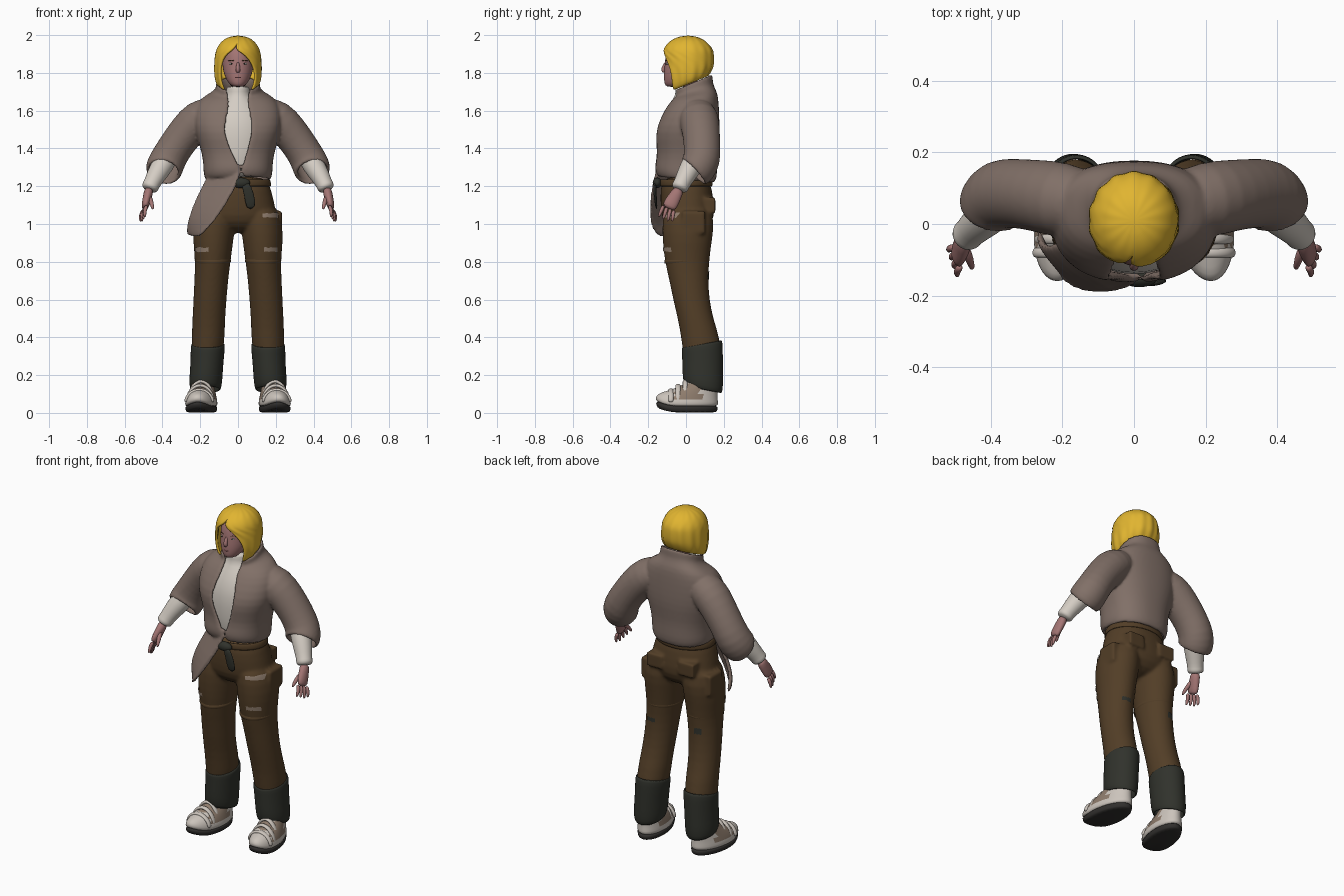
import bpy, bmesh, math, random
from mathutils import Vector

random.seed(4)
if "Cube" in bpy.data.objects:
    bpy.data.objects.remove(bpy.data.objects["Cube"])


def material(name, *rgb):
    mat = bpy.data.materials.new(name)
    mat.use_nodes = True
    mat.diffuse_color = (*rgb, 1)
    bsdf = next(n for n in mat.node_tree.nodes if n.type == "BSDF_PRINCIPLED")
    bsdf.inputs["Base Color"].default_value = (*rgb, 1)
    bsdf.inputs["Roughness"].default_value = 0.8
    return mat


TAUPE = material("taupe fleece", 0.22, 0.162, 0.137)
KNIT = material("cream knit", 0.66, 0.61, 0.55)
SKIN = material("skin", 0.37, 0.18, 0.175)
YELLOW = material("yellow hair", 0.75, 0.46, 0.03)
BROWN = material("brown trousers", 0.085, 0.048, 0.02)
DARK = material("dark canvas", 0.03, 0.032, 0.025)
TAN = material("tan patch", 0.27, 0.2, 0.15)
OFFWHITE = material("off white leather", 0.6, 0.55, 0.5)
RUBBER = material("sole rubber", 0.03, 0.028, 0.026)
LIP = material("lip", 0.25, 0.09, 0.09)


def finish(name, bm, mats, thick=0, mirror=False, levels=1):
    mesh = bpy.data.meshes.new(name)
    bm.to_mesh(mesh)
    bm.free()
    for mat in mats if isinstance(mats, list) else [mats]:
        mesh.materials.append(mat)
    obj = bpy.data.objects.new(name, mesh)
    bpy.context.collection.objects.link(obj)
    if mirror:
        obj.modifiers.new("Mirror", "MIRROR").use_mirror_merge = False
    if thick:
        mod = obj.modifiers.new("Solidify", "SOLIDIFY")
        mod.thickness, mod.offset = thick, -1
    if levels:
        mod = obj.modifiers.new("Subdivision", "SUBSURF")
        mod.levels = mod.render_levels = levels
    return obj


def skin(name, rows, mats, caps=False, paint=None, **options):
    """Join rows of points, listed from top to bottom, into one smooth surface."""
    bm = bmesh.new()
    grid = [[bm.verts.new(p) for p in row] for row in rows]
    for top, low in zip(grid, grid[1:]):
        for j in range(len(top) - 1):
            bm.faces.new((top[j], low[j], low[j + 1], top[j + 1]))
    if caps:
        bm.faces.new(grid[0][:-1])
        bm.faces.new(grid[-1][-2::-1])
    bmesh.ops.remove_doubles(bm, verts=bm.verts, dist=0.0001)
    for face in bm.faces:
        face.smooth = True
        if paint:
            face.material_index = paint(face.calc_center_median())
    return finish(name, bm, mats, **options)


def fuse(name, parts, mat, voxel):
    """Melt closed parts into a single garment."""
    deps = bpy.context.evaluated_depsgraph_get()
    bm = bmesh.new()
    for part in parts:
        bm.from_mesh(part.evaluated_get(deps).to_mesh())
    for part in parts:
        bpy.data.objects.remove(part)
    for face in bm.faces:
        face.material_index = 0
    obj = finish(name, bm, mat, levels=0)
    mod = obj.modifiers.new("Remesh", "REMESH")
    mod.mode, mod.voxel_size, mod.use_smooth_shade = "VOXEL", voxel, True
    mod = obj.modifiers.new("Smooth", "SMOOTH")
    mod.factor, mod.iterations = 0.5, 4
    return obj


def ring(x, y, z, rx, ry, tilt=0, left=0, right=0, cols=24, waves=0, shear=0, square=1):
    """Level, optionally squarish ellipse from the front; left and right leave it open there."""
    def bend(value, power):
        return math.copysign(abs(value) ** power, value)
    size = max(rx, 0.001)
    start = math.asin(bend(right / size, 1 / square))
    end = math.tau + math.asin(bend(left / size, 1 / square))
    row = []
    for j in range(cols + 1):
        a = start + (end - start) * j / cols
        k = 1 + 0.02 * math.cos(waves * a) if waves else 1
        dx, dy = rx * k * bend(math.sin(a), square), -ry * k * bend(math.cos(a), square)
        row.append((x + dx + shear * dy, y + dy, z + tilt * dy))
    return row


def loft(name, rings, mats, **options):
    return skin(name, [ring(*r) for r in rings], mats, **options)


def tube(name, path, mats, cols=16, **options):
    """Sweep ellipses along path points of (x, y, z, side radius, depth radius)."""
    centres = [Vector(p[:3]) for p in path]
    rows = []
    for i, (c, p) in enumerate(zip(centres, path)):
        along = (centres[min(i + 1, len(path) - 1)] - centres[max(i - 1, 0)]).normalized()
        side = along.cross(Vector((0, 1, 0))).normalized()
        deep = side.cross(along)
        angles = [math.tau * j / cols for j in range(cols + 1)]
        rows.append([c + side * p[3] * math.sin(a) - deep * p[4] * math.cos(a) for a in angles])
    return skin(name, rows, mats, **options)


def ball(name, centre, size, mat, mirror=False):
    x, y, z = centre
    rows = []
    for i in range(9):
        a = math.pi * i / 8
        rows.append(ring(x, y, z + size[2] * math.cos(a), size[0] * math.sin(a), size[1] * math.sin(a), cols=12))
    return skin(name, rows, mat, mirror=mirror)


def block(name, centre, size, mat):
    bm = bmesh.new()
    bmesh.ops.create_cube(bm, size=1)
    for v in bm.verts:
        v.co = [c + s * k for c, s, k in zip(centre, size, v.co)]
    return finish(name, bm, mat, mirror=True, levels=0)


def patch(name, x, z, width, height, side, mat, target):
    """Ragged cloth patch laid on the front (-1) or back (1) of a part."""
    rows = []
    for i in range(5):
        rows.append([(x - side * width * (j / 8 - 0.5), side * 0.4,
                      z + height * (0.5 - i / 4) + random.uniform(-0.003, 0.003)) for j in range(9)])
    mod = skin(name, rows, mat, levels=0).modifiers.new("Lay", "SHRINKWRAP")
    mod.target, mod.wrap_method, mod.wrap_mode = target, "PROJECT", "ABOVE_SURFACE"
    mod.use_project_y, mod.offset = True, 0.004
    mod.use_positive_direction, mod.use_negative_direction = side < 0, side > 0


# Trousers: hips, legs and pockets melted together
hips = [(0, 0, 1.26, .155, .122), (0, 0, 1.18, .176, .138), (0, .01, 1.08, .203, .145),
        (0, .01, 1.01, .205, .135), (0, .01, .95, .1, .07)]
trousers = fuse("trousers", [
    skin("hips", [ring(*r, square=.9) for r in hips], BROWN, caps=True),
    loft("legs", [(.11, .01, 1.12, .09, .125), (.125, .012, 1, .113, .14), (.132, .006, .9, .106, .13),
         (.133, .005, .8, .094, .118), (.142, .015, .7, .09, .103), (.148, .028, .6, .088, .097),
         (.155, .05, .5, .087, .094), (.158, .082, .38, .088, .104), (.168, .088, .25, .08, .1)],
         BROWN, caps=True, mirror=True),
    block("cargo_pockets", (.2, .04, 1.01), (.065, .12, .12), BROWN),
    block("back_pockets", (.105, .125, 1.1), (.1, .06, .08), BROWN)], BROWN, .009)
loft("knee_seams", [(.133, .005, .816, .094, .118, .05), (.133, .005, .806, .099, .123, .05),
     (.133, .005, .796, .094, .118, .05)], BROWN, mirror=True)
loft("trouser_cuffs", [(.159, .084, .366, .09, .108, .18), (.16, .087, .34, .091, .109, .15),
     (.166, .088, .24, .087, .108), (.171, .09, .17, .089, .108, -.1),
     (.172, .093, .12, .082, .1, -.18)], DARK, thick=.012, mirror=True)

# Worn patches
patch("left_hip_patch", .17, 1.045, .08, .024, -1, TAN, trousers)
patch("left_thigh_patch", .172, .865, .07, .024, -1, TAN, trousers)
patch("right_thigh_patch", -.19, .865, .07, .024, -1, TAN, trousers)
patch("left_back_patch", .15, .72, .055, .022, 1, DARK, trousers)
patch("right_back_patch", -.16, .73, .04, .035, 1, DARK, trousers)

# Belt with knot and hanging end
loft("belt", [(0, 0, 1.238, .17, .138), (0, 0, 1.222, .176, .142), (0, 0, 1.198, .178, .142)],
     BROWN, thick=.01)
ball("belt_knot", (.015, -.152, 1.218), (.053, .026, .028), DARK)
tube("belt_end", [(.035, -.165, 1.22, .024, .01), (.06, -.165, 1.16, .026, .008),
     (.07, -.155, 1.075, .029, .006)], DARK, caps=True)

# Knit shirt and sleeves
loft("knit_shirt", [(0, .01, 1.73, .054, .062), (0, .015, 1.722, .062, .072), (0, .02, 1.68, .063, .075),
     (0, .02, 1.65, .1, .1), (0, .005, 1.56, .19, .135), (0, 0, 1.45, .185, .145),
     (0, 0, 1.3, .16, .135), (0, 0, 1.24, .15, .12)], KNIT, caps=True)
tube("knit_sleeves", [(.355, .075, 1.39, .06, .06), (.4, .03, 1.31, .06, .06),
     (.435, 0, 1.255, .052, .052), (.458, -.024, 1.21, .044, .044), (.463, -.029, 1.2, .047, .047),
     (.472, -.038, 1.178, .04, .042)], KNIT, caps=True, mirror=True)

# Jacket: body open at the front, sleeves, and long flap on the right side
body = [(0, .035, 1.752, .12, .108, .4, -.064, .064), (0, .04, 1.71, .113, .1, .35, -.055, .055),
        (0, .045, 1.69, .145, .112, .2, -.05, .05), (0, .045, 1.668, .195, .125, .1, -.045, .048),
        (0, .03, 1.61, .232, .145, 0, -.048, .055), (0, .008, 1.52, .235, .17, 0, -.072, .075),
        (0, .004, 1.45, .215, .172, 0, -.062, .064), (0, .005, 1.37, .19, .16, 0, -.027, .042),
        (0, 0, 1.31, .183, .165, 0, .008, .022), (0, 0, 1.262, .183, .165, -.1, .01, .022),
        (0, 0, 1.228, .17, .148, -.1, .01, .022)]
rows = []
for z, outer, inner, y in [(1.33, -.15, .01, -.15), (1.24, -.172, 0, -.175), (1.15, -.225, -.055, -.19),
                           (1.06, -.258, -.11, -.194), (1, -.276, -.16, -.18), (.938, -.278, -.215, -.14)]:
    rows.append([(outer + (inner - outer) * math.sin(t * math.pi / 2) ** 1.2, y + .13 * (1 - t) ** 2,
                  z - .01 * math.sin(t * math.pi)) for t in [j / 10 for j in range(11)]])
fuse("jacket", [
    skin("body", [ring(*r, cols=40, square=.85) for r in body], TAUPE, thick=.02),
    tube("sleeves", [(.13, .055, 1.59, .085, .09), (.205, .068, 1.563, .103, .108),
         (.272, .08, 1.49, .098, .1), (.332, .086, 1.41, .092, .097), (.375, .085, 1.335, .097, .1),
         (.392, .06, 1.292, .1, .1), (.397, .038, 1.272, .093, .094)], TAUPE, cols=24,
         thick=.02, mirror=True),
    skin("flap", rows, TAUPE, thick=.02)], TAUPE, .008)

# Hands
tube("palms", [(.47, -.035, 1.19, .026, .028), (.478, -.055, 1.15, .024, .034),
     (.488, -.08, 1.11, .022, .04), (.494, -.093, 1.08, .017, .036)], SKIN, caps=True, mirror=True)
for i, finger in enumerate(["index", "middle", "ring", "little"]):
    root = Vector((.483 + .006 * i, -.118 + .018 * i, 1.1 - .008 * i))
    tip = Vector((.492 + .008 * i, -.146 + .024 * i, 1.035 - .012 * i + .012 * (i == 3)))
    bend = root.lerp(tip, .5) + Vector((.008, 0, 0))
    tube(finger + "_fingers", [(*root, .012, .012), (*bend, .011, .011), (*tip, .007, .007)],
         SKIN, cols=8, caps=True, mirror=True)
tube("thumbs", [(.472, -.06, 1.15, .015, .015), (.458, -.1, 1.115, .013, .013),
     (.45, -.128, 1.075, .008, .008)], SKIN, cols=8, caps=True, mirror=True)

# Head and face
loft("neck", [(0, .01, 1.82, .05, .055), (0, .01, 1.71, .052, .058)], SKIN, caps=True)
loft("head", [(0, .01, 1.97, .05, .07), (0, .005, 1.93, .08, .105), (0, 0, 1.88, .086, .111),
     (0, -.01, 1.84, .083, .104), (0, -.025, 1.8, .077, .093), (0, -.042, 1.765, .063, .075),
     (0, -.06, 1.74, .045, .054), (0, -.068, 1.725, .025, .034)], SKIN, caps=True)
tube("nose", [(0, -.104, 1.858, .008, .008), (0, -.116, 1.835, .01, .01), (0, -.122, 1.814, .014, .014),
     (0, -.112, 1.802, .012, .01)], SKIN, cols=10, caps=True)
ball("eyes", (.034, -.099, 1.848), (.014, .007, .005), KNIT, mirror=True)
ball("irises", (.034, -.1035, 1.848), (.005, .005, .004), DARK, mirror=True)
tube("eyebrows", [(.016, -.107, 1.864, .002, .003), (.036, -.101, 1.868, .003, .003),
     (.054, -.087, 1.864, .002, .003)], BROWN, cols=8, caps=True, mirror=True)
ball("lips", (0, -.109, 1.776), (.022, .009, .006), LIP)

# Bobbed hair with a side-swept fringe
bob = [(0, .01, 1.998, 0, 0), (0, .01, 1.991, .05, .055), (0, .01, 1.968, .09, .098),
       (0, .01, 1.93, .114, .13, 0, -.022, -.02), (0, .01, 1.905, .121, .135, 0, -.06, .02),
       (0, .01, 1.875, .125, .137, 0, -.084, .064), (0, .01, 1.83, .127, .136, .1, -.096, .09),
       (0, .01, 1.79, .126, .13, .25, -.096, .094), (0, .01, 1.75, .118, .117, .4, -.082, .082),
       (0, .01, 1.735, .102, .102, .4, -.072, .072)]
skin("hair", [ring(*r, cols=70, waves=14) for r in bob], YELLOW, thick=.015)


# Shoes with raised toes
def shoe_rings(*sizes):
    rings = [ring(.195 - .12 * y, y, z, rx, ry, shear=-.12) for y, z, rx, ry in sizes]
    return [[(x, y, z + 2.5 * max(0, -.06 - y) ** 2) for x, y, z in row] for row in rings]


skin("shoe_soles", shoe_rings((.005, .04, .08, .16), (.005, .03, .084, .167), (.005, .008, .08, .16),
     (.012, 0, .074, .15)), RUBBER, caps=True, mirror=True)
skin("shoe_uppers", shoe_rings((.085, .19, .05, .06), (.08, .155, .057, .082), (.05, .125, .066, .118),
     (.02, .1, .074, .147), (.005, .07, .082, .164), (.005, .045, .085, .168), (.005, .03, .08, .16)),
     [OFFWHITE, TAN], caps=True, mirror=True,
     paint=lambda c: int(.085 < c.z < .15 and -.05 < c.y < .08))
for y, half, top in [(-.08, .072, .122), (-.042, .07, .146), (-.004, .066, .168)]:
    arch = [math.pi * j / 10 for j in range(11)]
    tube("shoe_straps", [(.195 - .12 * y + half * math.cos(a), y, .055 + (top - .055) * math.sin(a),
         .01, .015) for a in arch], OFFWHITE, cols=8, caps=True, mirror=True)
